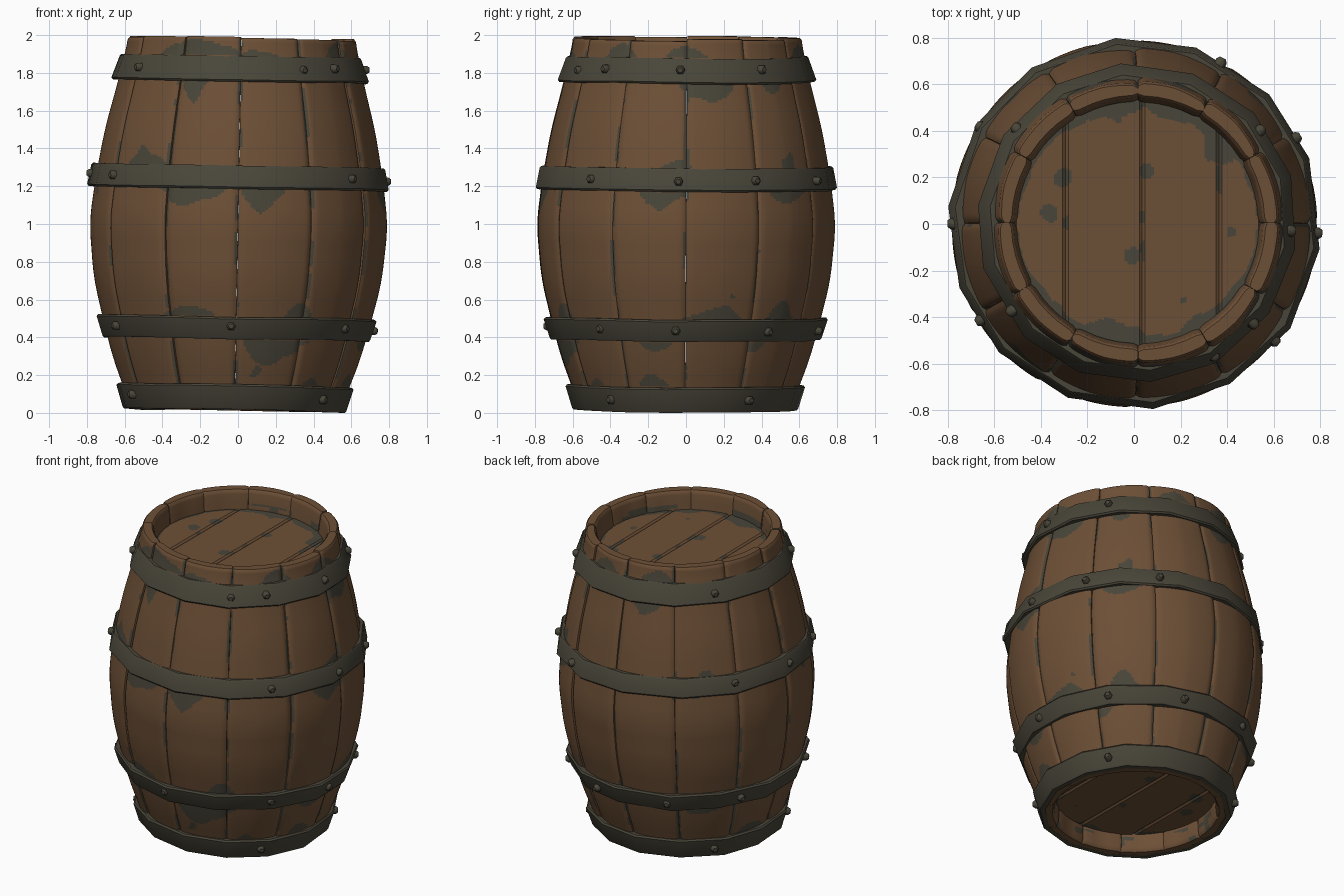
import bpy, bmesh, random
from math import sin, cos, pi, radians, degrees, sqrt, atan2
from mathutils import Vector, noise

random.seed(7)
cube = bpy.data.objects.get("Cube")
if cube:
    bpy.data.objects.remove(cube, do_unlink=True)


def material(name, rgb):
    m = bpy.data.materials.new(name)
    m.use_nodes = True
    m.diffuse_color = (*rgb, 1)
    m.node_tree.nodes["Principled BSDF"].inputs["Base Color"].default_value = (*rgb, 1)
    return m


WOOD = material("brown wood", (0.152, 0.079, 0.037))
METAL = material("grey green metal", (0.066, 0.060, 0.041))
LEAN_X, LEAN_Y = 0.018, 0.006


def tilt(p):
    """The whole barrel leans a touch."""
    x, y, z = p
    return Vector((x + LEAN_X * (z - 1), y + LEAN_Y * (z - 1), z - LEAN_X * x - LEAN_Y * y))


def untilt(p):
    x, y = p.x - LEAN_X * (p.z - 1), p.y - LEAN_Y * (p.z - 1)
    return x, y, p.z + LEAN_X * x + LEAN_Y * y


def polar(r, a, z):
    return (r * cos(a), r * sin(a), z)


def loft(name, rings, mats, rule=None, closed=False, angle=40):
    """Skin a list of equal point loops into one smooth-shaded solid."""
    bm = bmesh.new()
    loops = [[bm.verts.new(tilt(p)) for p in ring] for ring in rings]
    n = len(loops[0])
    pairs = list(zip(loops, loops[1:]))
    if closed:
        pairs.append((loops[-1], loops[0]))
    else:
        bm.faces.new(loops[0])
        bm.faces.new(loops[-1])
    for a, b in pairs:
        for i in range(n):
            j = (i + 1) % n
            bm.faces.new((a[i], a[j], b[j], b[i]))
    bmesh.ops.recalc_face_normals(bm, faces=bm.faces)
    if rule:
        for f in bm.faces:
            f.material_index = int(rule(f.calc_center_median()))
    mesh = bpy.data.meshes.new(name)
    bm.to_mesh(mesh)
    bm.free()
    for m in mats:
        mesh.materials.append(m)
    mesh.shade_smooth()
    mesh.set_sharp_from_angle(angle=radians(angle))
    obj = bpy.data.objects.new(name, mesh)
    bpy.context.collection.objects.link(obj)


def blotch(p, shift=0):
    """Ragged noise used for worn patches."""
    q = Vector(p) + Vector((shift, 3.1, 1.7))
    return noise.noise(q * 4.5) + 0.25 * noise.noise(q * 13)


# Barrel silhouette: (height, radius)
PROFILE = [(0, .565), (.1, .587), (.25, .648), (.42, .697), (.7, .767), (1, .795),
           (1.25, .764), (1.5, .72), (1.75, .655), (2, .6)]
# Hoops: bottom z, top z, bottom radius, top radius, rivet angles
HOOPS = {
    "top_hoop": (1.753, 1.888, .687, .645, (37, -3, -41, -60, -145, 142)),
    "upper_hoop": (1.185, 1.308, .802, .782, (28, 62, 148, 180, -148, -40, -3)),
    "lower_hoop": (.388, .505, .72, .752, (37, 75, 115, 152, -151, -92, -38, -4)),
    "bottom_hoop": (.012, .145, .598, .633, (34, 140, -153, -40)),
}
# Worn patches along each hoop edge: angle, half width, reach
ABOVE = {
    "top_hoop": ((-112, 19, .06), (-81, 9, .035), (-34, 8, .05), (0, 10, .055), (75, 10, .05), (110, 9, .05)),
    "upper_hoop": ((-4, 6, .03),),
    "lower_hoop": ((-111, 12, .05), (-62, 7, .07), (12, 14, .055), (43, 7, .07)),
    "bottom_hoop": ((-16, 8, .07), (-50, 6, .05), (165, 9, .06)),
}
BELOW = {
    "top_hoop": ((-112, 7, .1), (11, 12, .09), (43, 6, .05), (105, 10, .07)),
    "upper_hoop": ((-109, 14, .07), (-81, 9, .12), (-10, 10, .1), (45, 9, .05)),
    "lower_hoop": ((-70, 18, .09), (-12, 8, .06), (33, 7, .05), (135, 11, .06)),
    "bottom_hoop": (),
}


def off_angle(a, b):
    return abs((a - b + 180) % 360 - 180)


def hoop_wear(a, z, n):
    for name, (z0, z1, *_) in HOOPS.items():
        for gap, patches in ((z - z1, ABOVE[name]), (z0 - z, BELOW[name])):
            for mid, wide, reach in patches:
                if 0 < gap < reach * (1.15 - (off_angle(a, mid) / wide) ** 2 + .8 * n):
                    return True
    return False


def radius(z):
    for (z0, r0), (z1, r1) in zip(PROFILE, PROFILE[1:]):
        if z <= z1:
            t = (z - z0) / (z1 - z0)
            return r0 + (r1 - r0) * t
    return PROFILE[-1][1]


def smooth_radius(z):
    s = [radius(min(2, max(0, z + d))) for d in (-.08, -.04, 0, .04, .08)]
    return sum(s) / len(s)


# Staves
STAVES, ACROSS, STEPS = 12, 26, 160
HALF = pi / STAVES


def make_stave(k):
    mid = (2 * k + 1) * HALF
    half = HALF - random.uniform(.0003, .0015)
    bulge, twist = random.uniform(-.003, .002), random.uniform(-.016, .016)
    low, high = .016, 1.99 - random.uniform(0, .014)
    rings = []
    for i in range(STEPS + 1):
        z = low + (high - low) * i / STEPS
        r = smooth_radius(z) + bulge
        end = min(z - low, high - z)
        wall = .068 + .044 * min(1, end / .13)
        pull = .008 if i in (0, STEPS) else 0
        ring = []
        for j in range(ACROSS + 1):
            u = 2 * j / ACROSS - 1
            drop = .012 * max(0, (abs(u) - .84) / .16) ** 2 + max(0, twist * u)
            ring.append(polar(r - drop - pull, mid + u * half, z))
        for u in (1, .85, .4, 0, -.4, -.85, -1):
            lift = .008 if abs(u) == 1 else 0
            ring.append(polar(r - wall + pull + lift, mid + u * half, z))
        rings.append(ring)

    def worn(p):
        n = blotch(p, k * .37)
        x, y, z = untilt(p)
        a = atan2(y, x)
        if sqrt(x * x + y * y) < smooth_radius(z) - .04:
            return (z < .12 or 1.84 < z < 1.9) and n > .2
        edge = off_angle(degrees(a), degrees(mid)) > degrees(.92 * half)
        return hoop_wear(degrees(a), z, n) or edge and n > .12 or n > .72

    loft(f"stave_{k + 1}", rings, (WOOD, METAL), worn)


for k in range(STAVES):
    make_stave(k)

# Lid and base, each of four planks
EDGES = (-.532, -.31, .02, .35, .532)
SPOTS = ((.05, .22, .045), (-.38, .04, .04), (-.02, -.14, .03), (-.32, .2, .05),
         (-.37, -.4, .07), (.37, .34, .08), (.2, -.33, .015), (.4, -.04, .025))


def make_planks(name, z, side):
    for k, (x0, x1) in enumerate(zip(EDGES, EDGES[1:])):
        cols, rows = round((x1 - x0) / .0125), 84
        rings = []
        for i in range(cols + 1):
            x = x0 + (x1 - x0) * i / cols
            h = sqrt(.536 ** 2 - x * x)
            top = z - side * (.01 if i in (0, cols) else 0)
            ring = [(x, h * (2 * j / rows - 1), top) for j in range(rows + 1)]
            ring += [(x, h, z - side * .05), (x, -h, z - side * .05)]
            rings.append(ring)

        def worn(p):
            x, y, _ = untilt(p)
            n = blotch(p, side * 2)
            r = sqrt(x * x + y * y)
            rim = .515 - (.02 + .2 * max(0, n + .15)) * (y / max(r, .01)) ** 2
            spot = any((x - a) ** 2 + (y - b) ** 2 < (s * (1 + n)) ** 2 for a, b, s in SPOTS)
            return r > rim or spot or min(x - x0, x1 - x) < .05 * n

        loft(f"{name}_plank_{k + 1}", rings, (WOOD, METAL), worn, angle=20)


make_planks("lid", 1.86, 1)
make_planks("base", .13, -1)

# Hoops with rivets
SIDES = 14


def make_hoop(name, z0, z1, r0, r1):
    start = radians(16 + random.uniform(-4, 4))
    rings = []
    for k in range(SIDES):
        a = start + 2 * pi * k / SIDES + random.uniform(-.03, .03)
        g = random.uniform(-.002, .005)
        dz = random.uniform(-.004, .004)
        section = ((r0 - .04, z0), (r0 - .008, z0), (r0, z0 + .01),
                   (r1, z1 - .01), (r1 - .008, z1), (r1 - .04, z1))
        rings.append([polar(r + g, a, z + dz) for r, z in section])
    loft(name, rings, (METAL,), closed=True)


def make_rivet(name, r, a, z):
    out = Vector((cos(a), sin(a), 0))
    along = Vector((-sin(a), cos(a), 0))
    rings = []
    for depth, size in ((-.03, .025), (.012, .025), (.026, .014)):
        ring = []
        for k in range(6):
            t = pi * k / 3
            ring.append(out * (r + depth) + along * size * cos(t) + Vector((0, 0, z + size * sin(t))))
        rings.append(ring)
    loft(name, rings, (METAL,), angle=50)


for name, (z0, z1, r0, r1, angles) in HOOPS.items():
    make_hoop(name, z0, z1, r0, r1)
    for k, deg in enumerate(angles):
        z = (z0 + z1) / 2 + random.uniform(-.01, .01)
        make_rivet(f"{name}_rivet_{k + 1}", (r0 + r1) / 2 * .985, radians(deg), z)
